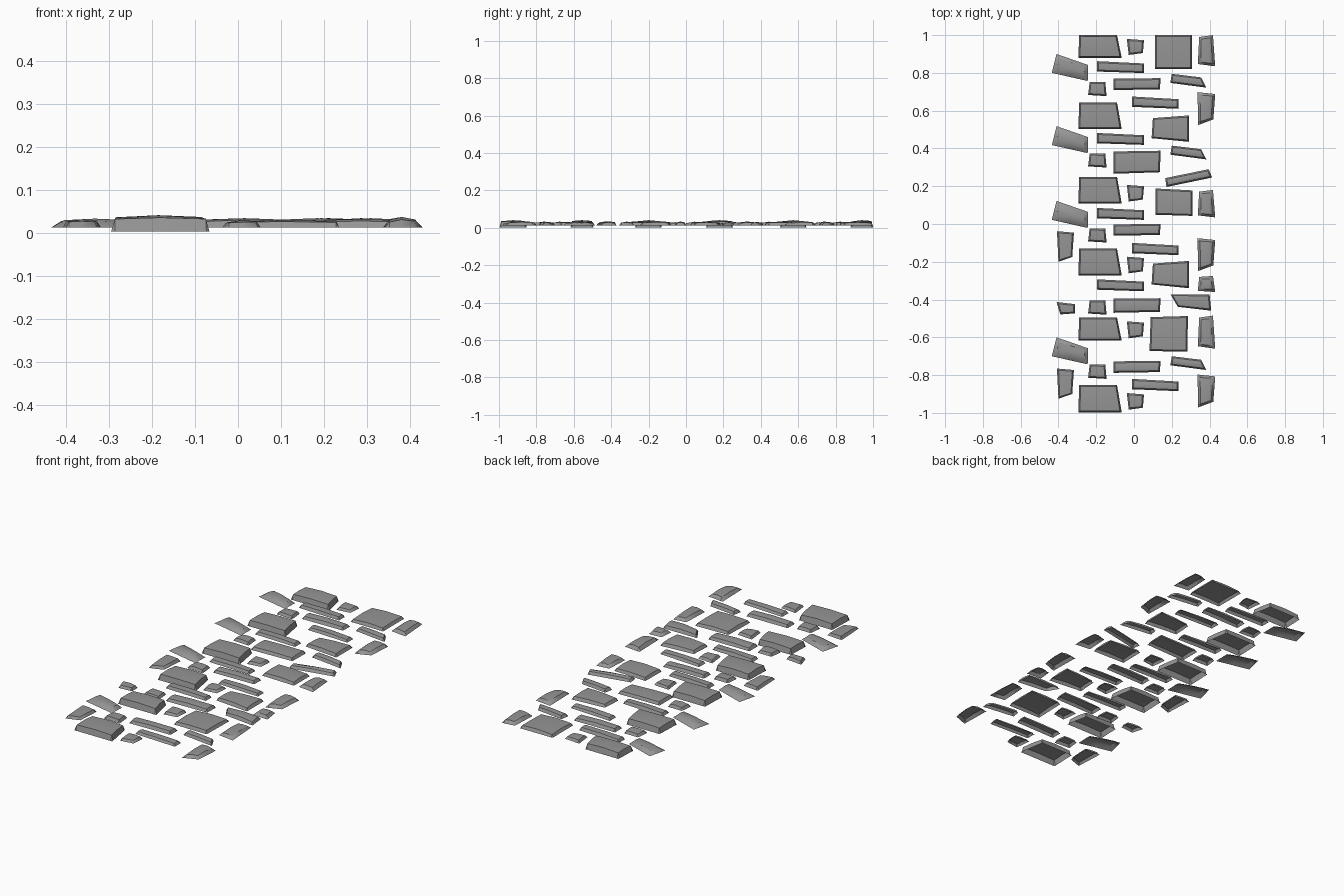
import bpy, bmesh, random

if "Cube" in bpy.data.objects:
    bpy.data.objects.remove(bpy.data.objects["Cube"])

random.seed(4)

# Dark grey stone
stone_mat = bpy.data.materials.new("dark_stone")
stone_mat.diffuse_color = (0.3, 0.3, 0.3, 1)
stone_mat.use_nodes = True
stone_mat.node_tree.nodes["Principled BSDF"].inputs["Base Color"].default_value = stone_mat.diffuse_color


def stone(name, quad, top_y, length=None, z0=0.012, rim=0.026, peak=0.034, inset=0.008):
    """Open-bottomed slab: quad footprint, sloping sides, gently domed top."""
    ys = [p[1] for p in quad]
    hi, span = max(ys), max(ys) - min(ys)
    k = (length or span) / span
    # corner order: back-left, back-right, front-right, front-left
    bl, br, fr, fl = [(x, top_y + (y - hi) * k) for x, y in quad]
    w = (abs(br[0] - bl[0]) + abs(fr[0] - fl[0])) / 2
    h = (abs(bl[1] - fl[1]) + abs(br[1] - fr[1])) / 2
    du, dv = min(0.2, inset / w), min(0.25, inset / h)
    us, vs = (0, du, 0.5, 1 - du, 1), (0, dv, 0.5, 1 - dv, 1)
    bm = bmesh.new()
    grid = []
    for j, v in enumerate(vs):
        row = []
        for i, u in enumerate(us):
            x, y = [(1 - v) * ((1 - u) * fl[c] + u * fr[c]) + v * ((1 - u) * bl[c] + u * br[c])
                    for c in (0, 1)]
            ring = min(i, j, 4 - i, 4 - j)
            if ring == 0:
                z = z0
            elif ring == 2:
                z = peak
            else:
                mid = i == 2 or j == 2
                z = rim + (0.4 * (peak - rim) if mid else 0) + random.uniform(-0.0015, 0.0015)
            row.append(bm.verts.new((x, y, z)))
        grid.append(row)
    for j in range(4):
        for i in range(4):
            bm.faces.new((grid[j][i], grid[j][i + 1], grid[j + 1][i + 1], grid[j + 1][i]))
    me = bpy.data.meshes.new(name)
    bm.to_mesh(me)
    bm.free()
    me.materials.append(stone_mat)
    ob = bpy.data.objects.new(name, me)
    bpy.context.collection.objects.link(ob)
    for o in bpy.context.selected_objects:
        o.select_set(False)
    ob.select_set(True)
    bpy.context.view_layer.objects.active = ob
    bpy.ops.object.shade_smooth_by_angle(angle=0.6)


def course(name, quad, places, **kw):
    """Repeat one stone along the path; each place is (back edge y, length)."""
    for n, (y, length) in enumerate(places):
        stone(f"{name}_{n + 1}", quad, y, length, **kw)


# Large raised slabs
course("large_slab", [(-.29, .12), (-.09, .12), (-.065, 0), (-.295, 0)],
       [(1, .12), (.643, .14), (.25, .142), (-.13, .142), (-.495, .122), (-.852, .145)],
       z0=0.003, rim=0.032, peak=0.041)

# Left edge stones
course("left_tilted_stone", [(-.41, .143), (-.243, .085), (-.245, 0), (-.435, .043)],
       [(.9, .143), (.518, .143), (.122, .143), (-.6, .143)], inset=0.018, peak=0.033)
course("left_upright_stone", [(-.408, .16), (-.318, .152), (-.327, .025), (-.4, 0)],
       [(-.038, .162), (-.765, .16)], peak=0.031)
course("left_small_stone", [(-.41, .063), (-.312, .052), (-.312, .006), (-.39, 0)],
       [(-.413, .066)], peak=0.029)

# Small filler stones
course("filler_stone", [(-.235, .073), (-.152, .073), (-.145, 0), (-.243, .006)],
       [(.752, .075), (.372, .073), (-.025, .073), (-.405, .075), (-.745, .075)], peak=0.030)
course("centre_filler", [(-.038, .085), (.053, .078), (.047, .01), (-.028, 0)],
       [(.98, .085), (.207, .088), (-.173, .088), (-.515, .09), (-.895, .088)],
       rim=0.024, peak=0.029)

# Long bars
course("left_bar", [(-.195, .062), (.053, .05), (.053, 0), (-.195, .008)],
       [(.862, .063), (.482, .063), (.085, .063), (-.293, .063)], peak=0.031)
course("middle_bar", [(-.108, .058), (.14, .06), (.138, .004), (-.108, 0)],
       [(.772, .063), (.388, .122), (0, .062), (-.393, .077), (-.725, .063)], peak=0.034)
course("right_bar", [(-.01, .064), (.236, .05), (.236, 0), (-.01, .01)],
       [(.675, .065), (-.1, .065), (-.82, .065)], rim=0.024, peak=0.030)

# Right-hand squarish slabs
square = [(.11, .175), (.307, .175), (.307, 0), (.11, 0)]
flared = [(.1, .13), (.292, .145), (.292, 0), (.093, .02)]
course("square_slab", square, [(1, .18)], peak=0.034)
course("flared_slab", flared, [(.575, .14), (-.195, .145)], peak=0.034)
course("plain_slab", [(.115, .145), (.31, .135), (.31, 0), (.113, .006)], [(.188, .145)])
course("front_square_slab", [(.088, .182), (.286, .188), (.282, 0), (.082, .002)],
       [(-.487, .188)], peak=0.034)

# Pointed and slanted stones
course("pointed_stone", [(.2, .07), (.355, .052), (.383, 0), (.192, .024)],
       [(.795, .073), (.415, .073), (-.7, .073)], peak=0.032)
course("wide_pointed_stone", [(.193, .08), (.4, .08), (.409, 0), (.232, .019)], [(-.372, .087)])
course("slanted_stone", [(.165, .047), (.395, .094), (.414, .05), (.172, 0)], [(.29, .094)])

# Right edge stones
course("right_edge_stone", [(.345, .155), (.418, .165), (.43, 0), (.338, .012)],
       [(1, .165), (.18, .145), (-.275, .085), (-.485, .175)], peak=0.033, inset=0.013)
course("right_taper_stone", [(.336, .174), (.43, .164), (.42, .03), (.34, 0)],
       [(.698, .174), (-.075, .174), (-.797, .174)], peak=0.037, inset=0.013)
